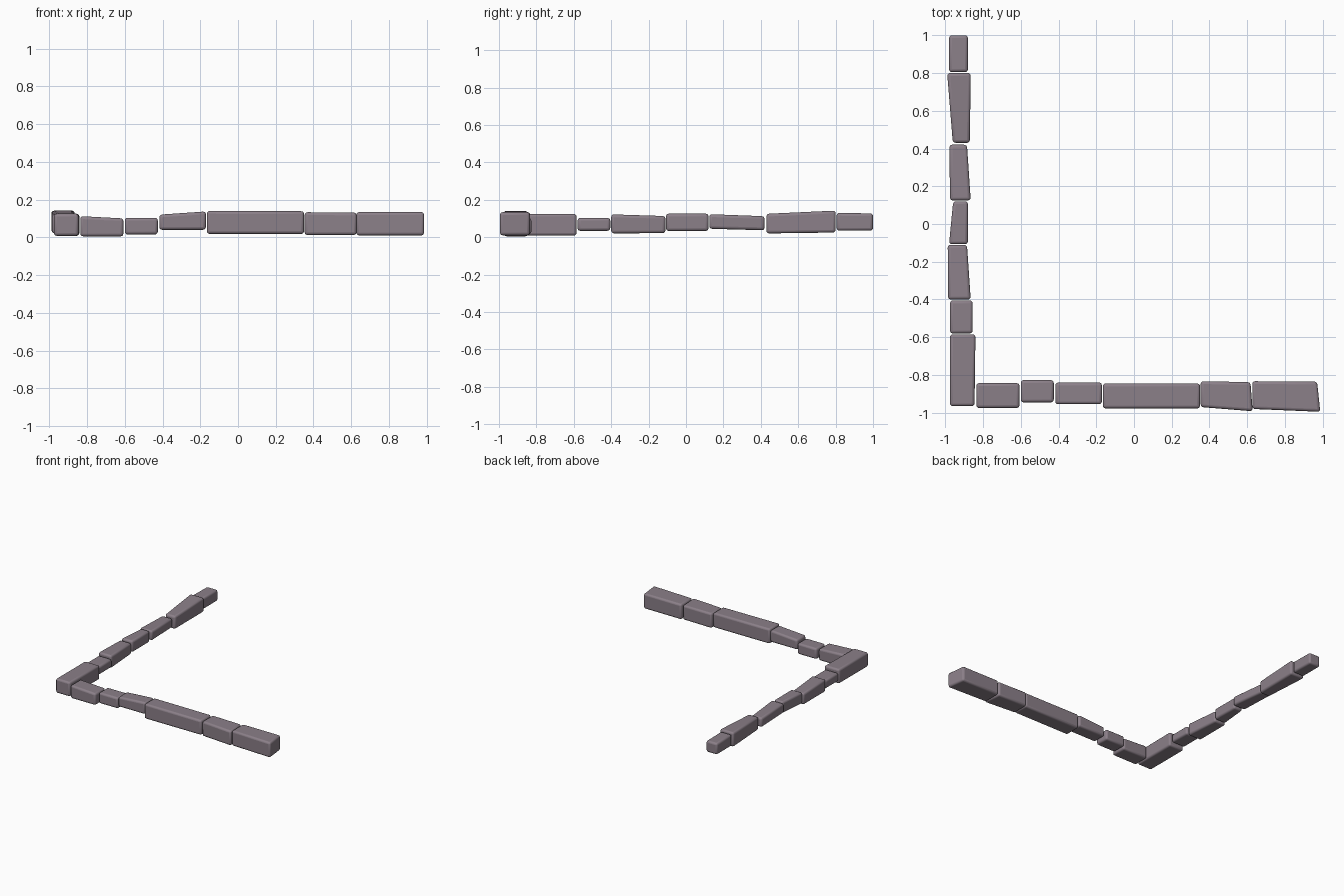
import bpy

if "Cube" in bpy.data.objects:
    bpy.data.objects.remove(bpy.data.objects["Cube"])

stone_mat = bpy.data.materials.new("mauve grey stone")
stone_mat.diffuse_color = (0.26, 0.215, 0.25, 1)
stone_mat.use_nodes = True
stone_mat.node_tree.nodes["Principled BSDF"].inputs["Base Color"].default_value = stone_mat.diffuse_color


def stone(name, corners, bottoms, tops):
    """Tapered block: four plan corners (start pair, end pair), heights per end."""
    verts = []
    for i, (x, y) in enumerate(corners):
        end = i // 2
        verts += [(x, y, bottoms[end]), (x, y, tops[end])]
    faces = [(0, 1, 3, 2), (4, 6, 7, 5), (0, 2, 6, 4),
             (1, 5, 7, 3), (0, 4, 5, 1), (2, 3, 7, 6)]
    mesh = bpy.data.meshes.new(name)
    mesh.from_pydata(verts, [], faces)
    mesh.materials.append(stone_mat)
    ob = bpy.data.objects.new(name, mesh)
    bpy.context.collection.objects.link(ob)
    # consistent outward normals
    import bmesh
    bm = bmesh.new()
    bm.from_mesh(mesh)
    bmesh.ops.recalc_face_normals(bm, faces=bm.faces)
    bm.to_mesh(mesh)
    bm.free()
    bev = ob.modifiers.new("rounded edges", 'BEVEL')
    bev.width = 0.015
    bev.segments = 3
    bev.limit_method = 'NONE'
    bpy.ops.object.select_all(action='DESELECT')
    ob.select_set(True)
    bpy.context.view_layer.objects.active = ob
    bpy.ops.object.shade_smooth_by_angle(angle=0.6)


# Side row, back to front: y0, y1, x range at y0, x range at y1, bottoms, tops
side = [
    (1.00, 0.805, (-.98, -.88), (-.98, -.88), (.035, .035), (.127, .13)),
    (0.80, 0.43, (-.99, -.865), (-.96, -.87), (.025, .02), (.142, .125)),
    (0.42, 0.125, (-.978, -.885), (-.975, -.865), (.037, .045), (.112, .123)),
    (0.12, -0.107, (-.958, -.88), (-.98, -.88), (.033, .033), (.126, .126)),
    (-0.11, -0.40, (-.987, -.885), (-.985, -.865), (.022, .02), (.113, .122)),
    (-0.405, -0.58, (-.975, -.855), (-.975, -.855), (.034, .034), (.103, .103)),
    (-0.585, -0.965, (-.975, -.84), (-.975, -.845), (.008, .008), (.125, .125)),
]
for i, (y0, y1, a, b, lo, hi) in enumerate(side):
    stone(f"side_stone_{i + 1}",
          [(a[0], y0), (a[1], y0), (b[0], y1), (b[1], y1)], lo, hi)

# Front row, left to right: x0, x1, y range at x0, y range at x1, bottoms, tops, end skew
front = [
    (-.835, -.607, (-.975, -.843), (-.975, -.843), (.005, .005), (.112, .10), 0, 0),
    (-.60, -.425, (-.945, -.827), (-.945, -.827), (.015, .015), (.103, .103), 0, 0),
    (-.417, -.17, (-.955, -.84), (-.955, -.84), (.04, .04), (.12, .137), 0, 0),
    (-.165, .35, (-.977, -.845), (-.977, -.845), (.018, .018), (.14, .138), 0, 0),
    (.353, .617, (-.97, -.833), (-.992, -.838), (.012, .012), (.133, .131), 0, .012),
    (.627, .97, (-.98, -.833), (-.995, -.835), (.01, .01), (.134, .134), 0, .017),
]
for i, (x0, x1, a, b, lo, hi, s0, s1) in enumerate(front):
    stone(f"front_stone_{i + 1}",
          [(x0 + s0, a[0]), (x0, a[1]), (x1 + s1, b[0]), (x1, b[1])], lo, hi)
